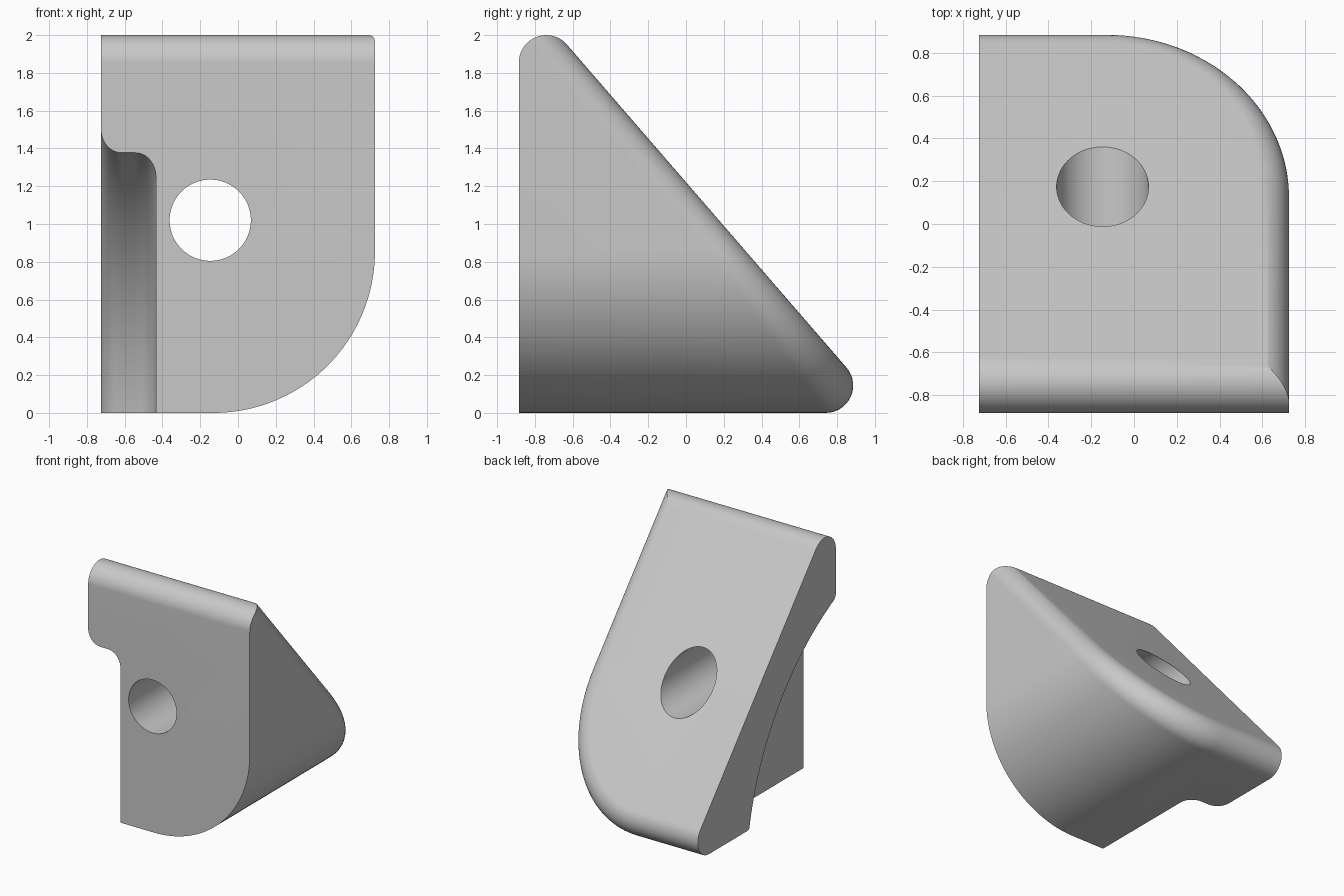
import bpy, bmesh
from math import sin, cos, pi, atan2, radians
from mathutils import Vector, Matrix

cube = bpy.data.objects.get("Cube")
if cube:
    bpy.data.objects.remove(cube, do_unlink=True)

W = 0.725            # half width
R = 0.145            # edge rounding
FRONT = -0.885
TOP = Vector((0, -0.74, 1.855))     # centre of the top rounding
BACK = Vector((0, 0.74, 0.145))     # centre of the back rounding
run = BACK - TOP
N = Vector((0, -run.z, run.y)).normalized()   # sloped face normal

grey = bpy.data.materials.new("light_grey")
grey.use_nodes = True
colour = (0.58, 0.58, 0.58, 1)
grey.diffuse_color = colour
grey.node_tree.nodes["Principled BSDF"].inputs["Base Color"].default_value = colour


def make_object(name, bm):
    bmesh.ops.recalc_face_normals(bm, faces=bm.faces)
    mesh = bpy.data.meshes.new(name)
    bm.to_mesh(mesh)
    bm.free()
    mesh.materials.append(grey)
    obj = bpy.data.objects.new(name, mesh)
    bpy.context.collection.objects.link(obj)
    return obj


def ball_centre(p, n):
    """Centre of the rounding ball touching the outline and the slope."""
    c = p - n * R
    c.y = TOP.y - N.z * (c.z - TOP.z) / N.y
    return c


# Body: D-shaped outline run back to the slope, with a rounded rear edge
bm = bmesh.new()
down, side = Vector((0, 0, -1)), Vector((1, 0, 0))
bend = 0.855
stations = [(Vector((-W, 0, 0)), down)]
for i in range(41):
    a = pi / 2 * i / 40
    n = Vector((sin(a), 0, -cos(a)))
    stations.append((Vector((W - bend, 0, bend)) + n * bend, n))
stations.append((Vector((W, 0, 2.3)), side))

STEPS = 14
columns = []
for p, n in stations:
    c = ball_centre(p, n)
    pts = [Vector((p.x, -2, p.z))]
    pts += [c + n.slerp(N, k / STEPS) * R for k in range(STEPS + 1)]
    columns.append([bm.verts.new(v) for v in pts])
for a, b in zip(columns, columns[1:]):
    for k in range(STEPS + 1):
        bm.faces.new((a[k], b[k], b[k + 1], a[k + 1]))
end = columns[-1]
corner = [bm.verts.new((-W, -2, 2.3)), bm.verts.new((-W, end[-1].co.y, end[-1].co.z))]
bm.faces.new([c[0] for c in columns] + [corner[0]])
bm.faces.new([c[-1] for c in columns] + [corner[1]])
bm.faces.new(columns[0] + corner[::-1])
bm.faces.new(end + corner[::-1])
body = make_object("wedge_bracket", bm)

# Trim prism: flat front and rounded top edge
bm = bmesh.new()
lift = N * 0.0005
stop = atan2(N.z, N.y)
profile = [Vector((0, FRONT, -1))]
for i in range(25):
    a = pi + (stop - pi) * i / 24
    profile.append(TOP + Vector((0, cos(a), sin(a))) * R)
profile += [BACK + run * 0.5 + N * R + lift]
face = bm.faces.new([bm.verts.new(p - side) for p in profile])
new = bmesh.ops.extrude_face_region(bm, geom=[face])["geom"]
bmesh.ops.translate(bm, vec=side * 2, verts=[g for g in new if isinstance(g, bmesh.types.BMVert)])
trim = make_object("trim_prism", bm)

# Bolt hole cutter
bm = bmesh.new()
bmesh.ops.create_cone(bm, cap_ends=True, segments=96, radius1=0.215, radius2=0.215, depth=4,
                      matrix=Matrix.Translation((-0.147, 0, 1.02)) @ Matrix.Rotation(radians(90), 4, 'X'))
hole = make_object("hole_cutter", bm)

# Arched channel cutter: S-shaped section turned about a cross axis
bm = bmesh.new()
r, rim, wall = 0.11, 2.105, -0.435
section = [(-0.9, 0), (-0.9, rim)]
arc = [pi / 2 * i / 12 for i in range(13)]
section += [(-W + r - r * cos(a), rim - r * sin(a)) for a in arc]
section += [(wall - r + r * sin(a), rim - 2 * r + r * cos(a)) for a in arc]
section += [(wall, 0)]
axis = Vector((0, -1.81, -0.39))
verts = [bm.verts.new(axis + Vector((x, 0, h))) for x, h in section]
edges = [bm.edges.new(pair) for pair in zip(verts, verts[1:])]
bmesh.ops.spin(bm, geom=verts + edges, cent=axis, axis=side, angle=2 * pi, steps=180)
bmesh.ops.remove_doubles(bm, verts=bm.verts, dist=0.0001)
channel = make_object("channel_cutter", bm)

# Combine
bpy.ops.object.select_all(action='DESELECT')
bpy.context.view_layer.objects.active = body
body.select_set(True)
for cutter, how in ((trim, 'INTERSECT'), (channel, 'DIFFERENCE'), (hole, 'DIFFERENCE')):
    mod = body.modifiers.new(cutter.name, 'BOOLEAN')
    mod.operation, mod.solver, mod.object = how, 'EXACT', cutter
    bpy.ops.object.modifier_apply(modifier=mod.name)
    bpy.data.objects.remove(cutter, do_unlink=True)
bpy.ops.object.shade_smooth_by_angle(angle=radians(25))
